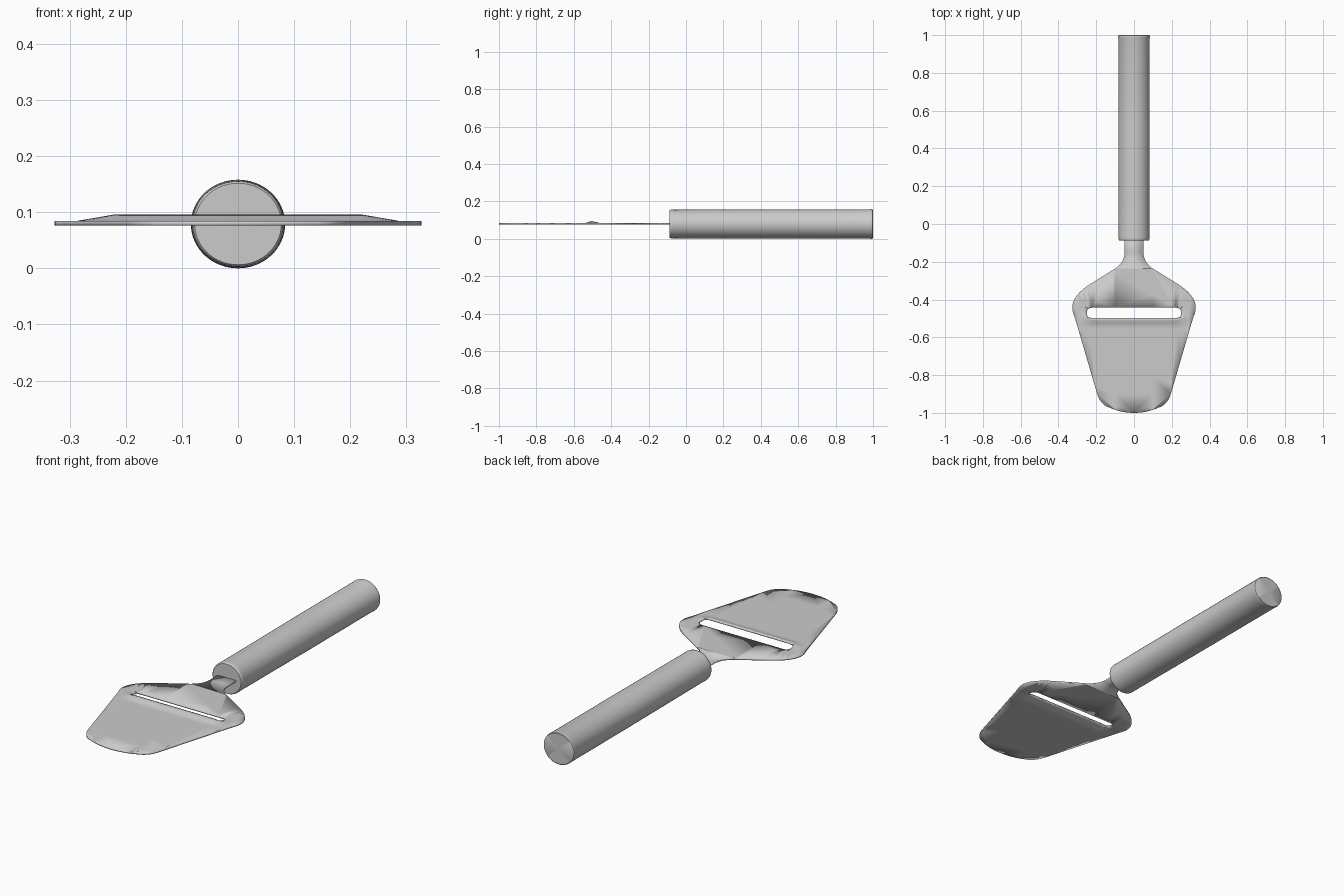
import bpy, bmesh, math
from mathutils import Vector

if "Cube" in bpy.data.objects:
    bpy.data.objects.remove(bpy.data.objects["Cube"])

MID_Z = 0.079


def bezier(a, c, b, n=10):
    """Points of a quadratic corner from a to b pulled towards c."""
    pts = []
    for i in range(n + 1):
        t = i / n
        pts.append(tuple((1 - t) ** 2 * p + 2 * t * (1 - t) * q + t * t * r
                         for p, q, r in zip(a, c, b)))
    return pts


def mirrored(half):
    """Close a right-hand half outline across x = 0."""
    return half + [(-x, y) for x, y in reversed(half) if x > 1e-5]


def finish(bm, name, angle=35):
    mesh = bpy.data.meshes.new(name)
    bm.to_mesh(mesh)
    bm.free()
    ob = bpy.data.objects.new(name, mesh)
    bpy.context.collection.objects.link(ob)
    bpy.ops.object.select_all(action='DESELECT')
    ob.select_set(True)
    bpy.context.view_layer.objects.active = ob
    bpy.ops.object.shade_smooth_by_angle(angle=math.radians(angle))
    return ob


def loop_edges(bm, pts):
    vs = [bm.verts.new((x, y, MID_Z + 0.001)) for x, y in pts]
    return [bm.edges.new((vs[i], vs[(i + 1) % len(vs)])) for i in range(len(vs))]


# Handle: turned profile (radius factor, y), slightly oval section
profile = [(0, -0.088), (0.92, -0.088), (0.955, -0.085), (0.97, -0.078),
           (0.97, -0.068), (0.965, -0.064), (0.975, 0.2), (0.99, 0.5),
           (0.99, 0.984), (1, 0.987), (1, 0.993), (0.985, 0.998), (0.95, 1.0), (0, 1.0)]
bm = bmesh.new()
vs = [bm.verts.new((r, y, 0)) for r, y in profile]
es = [bm.edges.new(p) for p in zip(vs, vs[1:])]
bmesh.ops.spin(bm, geom=vs + es, cent=(0, 0, 0), axis=(0, 1, 0),
               angle=math.tau, steps=64, use_merge=True)
bmesh.ops.remove_doubles(bm, verts=bm.verts, dist=1e-5)
for v in bm.verts:
    v.co = Vector((v.co.x * 0.084, v.co.y, MID_Z + v.co.z * MID_Z))
bmesh.ops.recalc_face_normals(bm, faces=bm.faces)
finish(bm, "handle")

# Blade: rounded outline with a slot
outline = ([(0.05, -0.05)]
           + bezier((0.05, -0.15), (0.05, -0.21), (0.115, -0.245))
           + bezier((0.235, -0.32), (0.36, -0.40), (0.315, -0.49), 16)
           + bezier((0.195, -0.90), (0.177, -0.958), (0.13, -0.972))
           + bezier((0.13, -0.972), (0.07, -1.0), (0, -1.0))[1:])
slot = (bezier((0.22, -0.443), (0.25, -0.443), (0.25, -0.472), 8)
        + bezier((0.25, -0.472), (0.25, -0.497), (0.23, -0.497), 6)[1:])
bm = bmesh.new()
edges = loop_edges(bm, mirrored(outline)) + loop_edges(bm, mirrored(slot))
bmesh.ops.triangle_fill(bm, edges=edges, use_beauty=True, normal=(0, 0, 1))

# Extra cuts around the slot so the cutting lip can be raised
cuts = [((0, y, 0), (0, 1, 0)) for y in (-0.56, -0.545, -0.533, -0.521, -0.509, -0.485, -0.468, -0.45)]
cuts += [((s * x, 0, 0), (1, 0, 0)) for x in (0.1, 0.2, 0.22, 0.24, 0.265, 0.29) for s in (-1, 1)]
for co, no in cuts:
    bmesh.ops.bisect_plane(bm, geom=bm.verts[:] + bm.edges[:] + bm.faces[:],
                           dist=1e-5, plane_co=co, plane_no=no)
for v in bm.verts:
    d = v.co.y + 0.497
    fy = max(0, 1 - abs(d) / 0.048)
    fy = fy * fy * (3 - 2 * fy)
    fx = min(1, max(0, (0.29 - abs(v.co.x)) / 0.07))
    v.co.z += 0.012 * fx * fy
bmesh.ops.recalc_face_normals(bm, faces=bm.faces)
blade = finish(bm, "slicer_blade")
solid = blade.modifiers.new("thickness", 'SOLIDIFY')
solid.thickness = 0.008
solid.offset = 0
